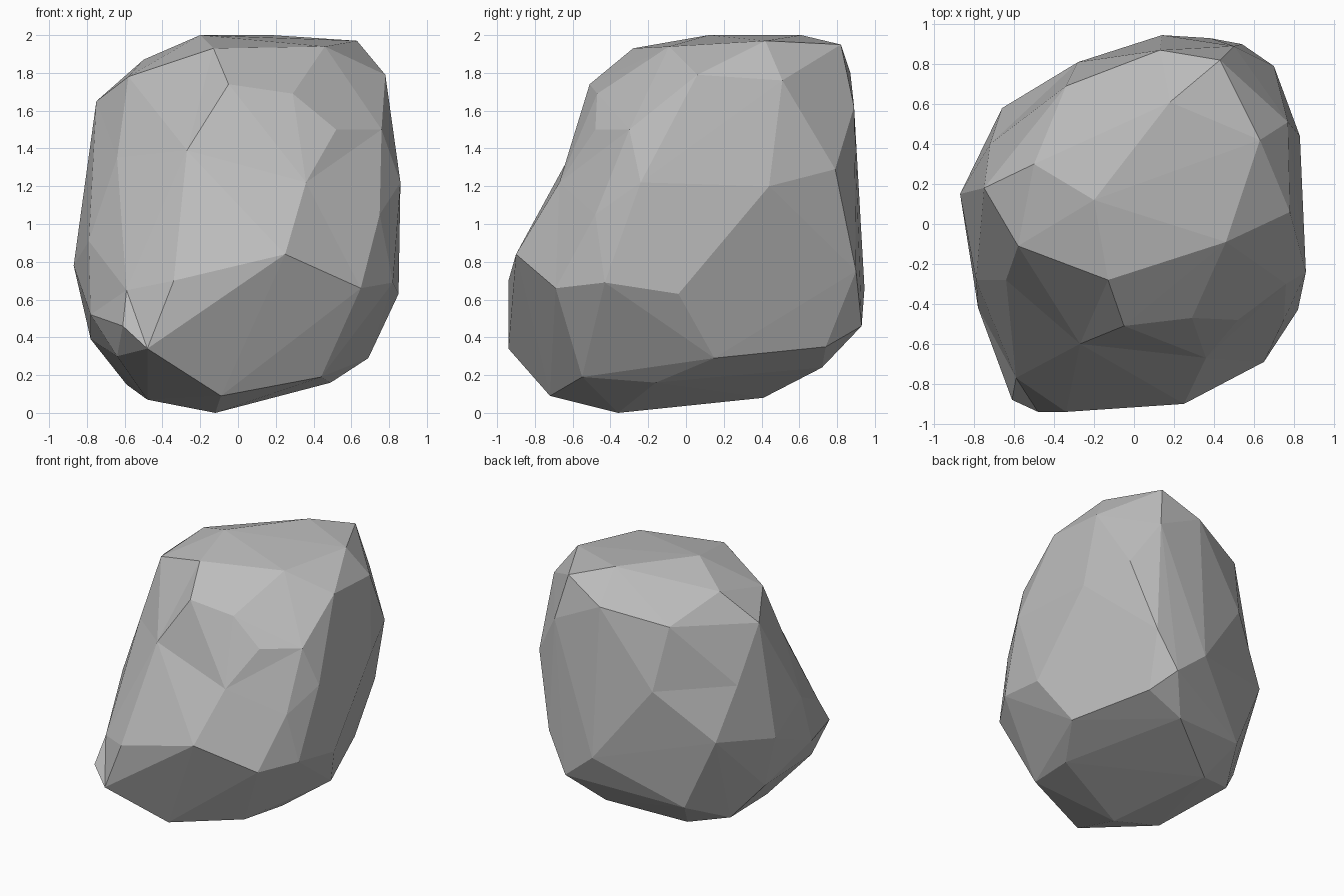
import bpy, bmesh
from mathutils import Vector

# Outer corner points of the boulder, grouped from the base to the crown
corners = [
    # underside
    (-.12, -.36, .0), (-.09, -.72, .09), (.44, -.55, .19), (.49, -.16, .16),
    (-.48, -.30, .07), (-.59, .30, .15), (-.30, .41, .08), (.18, .72, .24),
    # lower sides
    (.69, .15, .29), (.48, .74, .35), (.38, .93, .46), (-.42, .62, .30),
    (-.48, -.94, .34), (-.61, -.88, .46), (-.64, -.62, .30), (-.78, .15, .39),
    # belly
    (.65, -.69, .66), (.82, -.43, .69), (.85, -.04, .63), (.54, .90, .75),
    (.14, .945, .66), (-.66, .58, .85), (-.87, .15, .78), (-.34, -.94, .70),
    (.25, -.90, .84), (-.78, -.42, .52),
    # shoulders
    (.75, -.48, 1.05), (.86, -.24, 1.22), (.83, .44, 1.20), (.70, .79, 1.29),
    (-.28, .81, 1.23), (.52, -.48, 1.50), (.76, -.30, 1.50),
    # crown
    (-.75, .18, 1.65), (-.05, -.51, 1.74), (.29, -.47, 1.69), (.78, .06, 1.79),
    (.77, .51, 1.76), (.13, .87, 1.80), (-.34, .69, 1.70), (-.50, .30, 1.87),
    (-.58, -.11, 1.78), (-.13, -.28, 1.93), (.63, .42, 1.97), (-.20, .12, 2.0),
    (.43, .82, 1.95), (.18, .61, 2.0), (.46, -.09, 1.94), (.50, .89, 1.62),
]
# Shallow dents, mostly on the front left
dents = [(.36, -.67, 1.22), (-.27, -.60, 1.39), (-.59, -.77, .65),
         (-.64, -.28, 1.35), (-.79, -.28, .91), (-.72, .40, 1.24)]

stone = bpy.data.materials.new("grey_stone")
stone.diffuse_color = (.5, .5, .5, 1)

# Wrap a faceted shell over all points, holding the dents outward meanwhile
centre = Vector((0, 0, 1))
bm = bmesh.new()
for p in corners:
    bm.verts.new(p)
pressed = {}
for p in dents:
    v = bm.verts.new(centre + (Vector(p) - centre) * 1.1)
    pressed[v] = Vector(p)
bmesh.ops.convex_hull(bm, input=bm.verts[:])

# Press the dents back in
for v, p in pressed.items():
    v.co = p
bmesh.ops.delete(bm, geom=[v for v in bm.verts if not v.link_faces], context='VERTS')
bmesh.ops.recalc_face_normals(bm, faces=bm.faces[:])

mesh = bpy.data.meshes.new("boulder")
bm.to_mesh(mesh)
bm.free()
mesh.materials.append(stone)
boulder = bpy.data.objects.new("boulder", mesh)
bpy.context.collection.objects.link(boulder)
